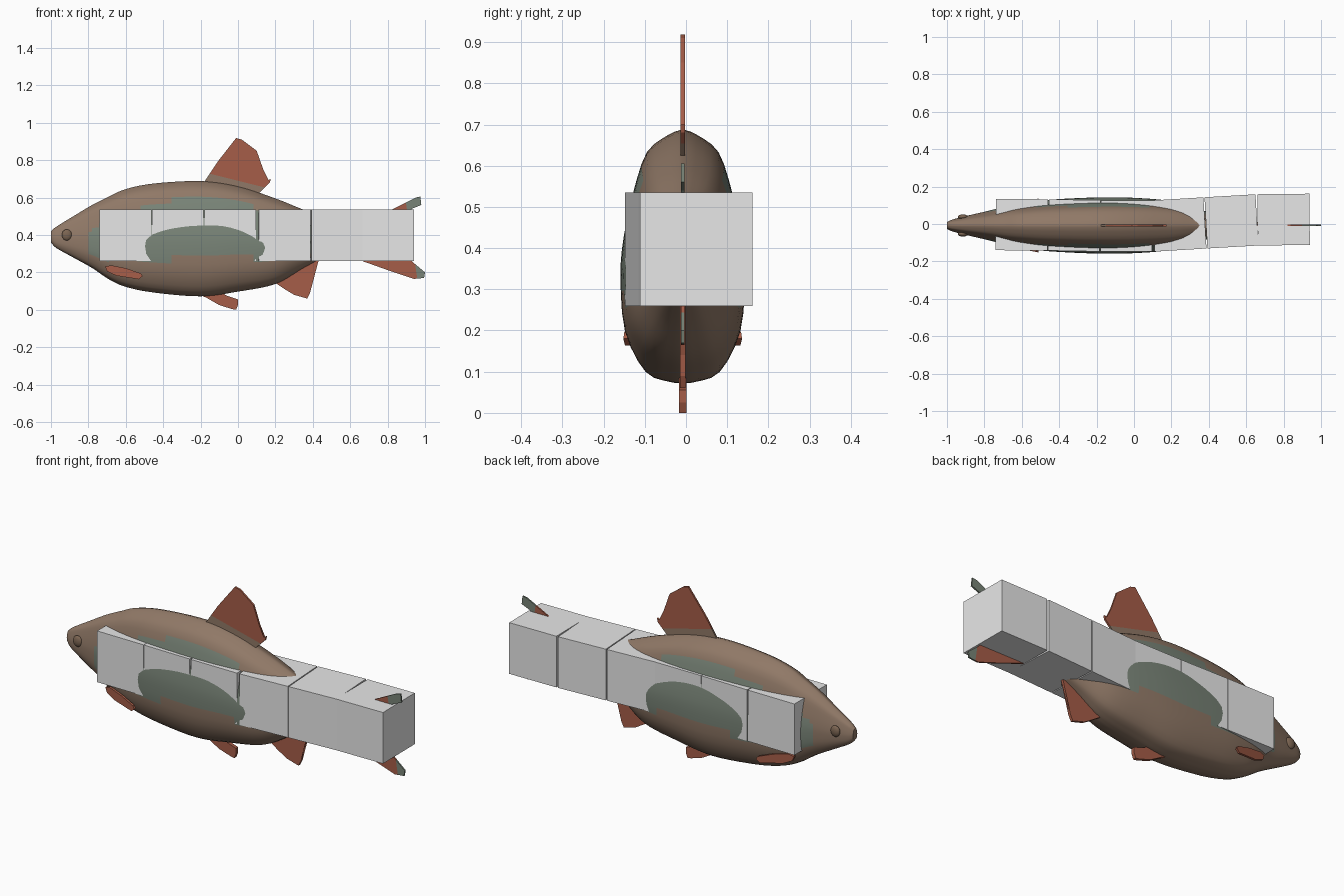
import bpy, bmesh, math
from mathutils import Vector, Matrix

if "Cube" in bpy.data.objects:
    bpy.data.objects.remove(bpy.data.objects["Cube"])

FY = -0.008  # centre plane of the fish


def material(name, rgb):
    m = bpy.data.materials.new(name)
    m.diffuse_color = (*rgb, 1)
    m.use_nodes = True
    m.node_tree.nodes["Principled BSDF"].inputs["Base Color"].default_value = m.diffuse_color
    return m


BROWN = material("brown skin", (0.28, 0.19, 0.135))
GREEN = material("grey green flank", (0.19, 0.23, 0.185))
RED = material("rusty red fin", (0.38, 0.11, 0.065))
GREY = material("light grey", (0.8, 0.8, 0.8))
EYE = material("dark brown eye", (0.2, 0.13, 0.085))


def finish(bm, name, mats, smooth=None):
    bmesh.ops.recalc_face_normals(bm, faces=bm.faces)
    me = bpy.data.meshes.new(name)
    bm.to_mesh(me)
    bm.free()
    ob = bpy.data.objects.new(name, me)
    bpy.context.collection.objects.link(ob)
    for m in mats:
        me.materials.append(m)
    if smooth:
        bpy.ops.object.select_all(action='DESELECT')
        ob.select_set(True)
        bpy.context.view_layer.objects.active = ob
        bpy.ops.object.shade_smooth_by_angle(angle=math.radians(smooth))
    return ob


def refine(pts, n):
    """Smooth curve through points, n steps per span."""
    p = [Vector(q) for q in pts]
    p = [2 * p[0] - p[1]] + p + [2 * p[-1] - p[-2]]
    out = []
    for i in range(1, len(p) - 2):
        for k in range(n):
            t = k / n
            m0, m1 = (p[i + 1] - p[i - 1]) / 2, (p[i + 2] - p[i]) / 2
            out.append(p[i] * (2 * t**3 - 3 * t**2 + 1) + m0 * (t**3 - 2 * t**2 + t)
                       + p[i + 1] * (3 * t**2 - 2 * t**3) + m1 * (t**3 - t**2))
    return out + [p[-2]]


def lerp_table(table, x):
    for (a, fa), (b, fb) in zip(table, table[1:]):
        if a <= x <= b:
            return fa + (fb - fa) * (x - a) / (b - a)
    return -1


# Body: lofted rings (x, bottom, top, half width)
stations = [(-1, .36, .42, .018), (-.97, .33, .445, .032), (-.88, .28, .50, .055),
            (-.78, .225, .56, .078), (-.69, .165, .605, .102), (-.6, .125, .645, .12),
            (-.45, .095, .675, .138), (-.2, .075, .688, .150), (0, .10, .66, .148),
            (.2, .14, .595, .13), (.35, .225, .535, .085), (.5, .30, .48, .045),
            (.65, .335, .445, .02), (.72, .34, .44, .008)]
# Half cross-section (width, height), top to bottom
half = refine([(0, 1, 0), (.22, .96, 0), (.58, .82, 0), (.80, .5, 0), (.95, .15, 0),
               (1, -.16, 0), (.93, -.6, 0), (.6, -.92, 0), (.2, -1, 0), (0, -1.01, 0)], 3)
section = [(p.x, p.y) for p in half] + [(-p.x, p.y) for p in half[-2:0:-1]]
bm = bmesh.new()
rings = []
spans = [Vector(s) for s in refine(stations, 5)]
for x, b, t, w in spans:
    rings.append([bm.verts.new((x, FY + u * w, (t + b) / 2 + v * (t - b) / 2)) for u, v in section])
for r, s in zip(rings, rings[1:]):
    for i in range(len(r)):
        j = (i + 1) % len(r)
        bm.faces.new((r[i], r[j], s[j], s[i]))
bm.faces.new(rings[0])
bm.faces.new(rings[-1])
upper = [(-.79, .42), (-.7, .48), (-.5, .55), (-.3, .595), (0, .59), (.12, .535), (.4, .45), (.6, .40)]
lower = [(-.79, .30), (-.7, .27), (-.37, .265), (-.2, .283), (.05, .283), (.2, .25), (.6, .36)]
for f in bm.faces:
    c = f.calc_center_median()
    f.material_index = int(lerp_table(lower, c.x) < c.z < lerp_table(upper, c.x))
finish(bm, "body", [BROWN, GREEN], 50)


def fin(name, outline, thick, mats=(RED,), cuts=(), y=FY, lean=0):
    """Thin plate from an x-z outline; faces beyond a cut plane take the second colour."""
    bm = bmesh.new()
    x0 = outline[0][0]
    sides = [[bm.verts.new((x, y + lean * (x - x0) + s * thick / 2, z)) for x, z in outline]
             for s in (-1, 1)]
    n = len(outline)
    for s in sides:
        bm.faces.new(s)
    for i in range(n):
        j = (i + 1) % n
        bm.faces.new((sides[0][i], sides[0][j], sides[1][j], sides[1][i]))
    bmesh.ops.triangulate(bm, faces=[f for f in bm.faces if len(f.verts) > 4])
    for co, no in cuts:
        bmesh.ops.bisect_plane(bm, geom=bm.verts[:] + bm.edges[:] + bm.faces[:],
                               plane_co=co, plane_no=no)
    for f in bm.faces:
        c = f.calc_center_median()
        if any((c - Vector(co)).dot(Vector(no)) > 0 for co, no in cuts):
            f.material_index = 1
    return finish(bm, name, mats)


# Fins on the centre line
fin("dorsal_fin", [(-.19, .67), (-.165, .70), (-.11, .79), (-.06, .85), (-.01, .918), (.02, .91),
                   (.10, .85), (.135, .75), (.155, .69), (.175, .70), (.17, .68), (.11, .62),
                   (.10, .60), (0, .62)], .010, (RED, BROWN), [((0, 0, .69), (-.25, 0, -1))])
fin("tail_fin", [(.60, .43), (.70, .475), (.82, .535), (.95, .60), (.975, .605), (.98, .56),
                 (.93, .54), (.80, .395), (.94, .25), (1.0, .20), (.995, .17), (.94, .165),
                 (.82, .205), (.66, .262), (.60, .35)], .008, (RED, GREEN),
    [((.955, 0, .19), (1, 0, .15))])
fin("anal_fin", [(.19, .15), (.25, .11), (.30, .08), (.37, .06), (.385, .09), (.39, .14),
                 (.43, .26), (.37, .28), (.25, .20)], .014)
fin("pelvic_fin", [(-.22, .085), (-.17, .065), (-.10, .025), (-.03, .003), (-.01, .0), (0, .025),
                   (0, .055), (-.06, .075), (-.10, .10)], .018)

# Paired fins and eyes
for label, s in (("front", -1), ("back", 1)):
    fin("pectoral_fin_" + label, [(-.71, .23), (-.68, .238), (-.60, .222), (-.52, .195), (-.51, .18),
                                  (-.53, .163), (-.65, .182), (-.70, .205)], .012,
        y=FY + s * .098, lean=s * .20)
    bm = bmesh.new()
    bmesh.ops.create_uvsphere(bm, u_segments=16, v_segments=10, radius=.027)
    bmesh.ops.scale(bm, vec=(1, .5, 1.1), verts=bm.verts)
    bmesh.ops.translate(bm, vec=(-.915, FY + s * .046, .40), verts=bm.verts)
    finish(bm, "eye_" + label, [EYE], 60)

# Chain of boxes, each turned to follow the bent line
path = [(-.74, -.003), (-.46, -.005), (-.18, -.010), (.10, -.011), (.382, .006), (.66, .022), (.94, .025)]
for i, ((xa, ya), (xb, yb)) in enumerate(zip(path, path[1:])):
    bm = bmesh.new()
    bmesh.ops.create_cube(bm, size=1)
    gap = .002 if i in (0, 5) else .005
    bmesh.ops.scale(bm, vec=(xb - xa - gap, .274, .275), verts=bm.verts)
    bmesh.ops.rotate(bm, cent=(0, 0, 0), verts=bm.verts,
                     matrix=Matrix.Rotation(math.atan2(yb - ya, xb - xa), 3, 'Z'))
    bmesh.ops.translate(bm, vec=((xa + xb) / 2, (ya + yb) / 2, .3975), verts=bm.verts)
    finish(bm, f"chain_box_{i + 1}", [GREY])
